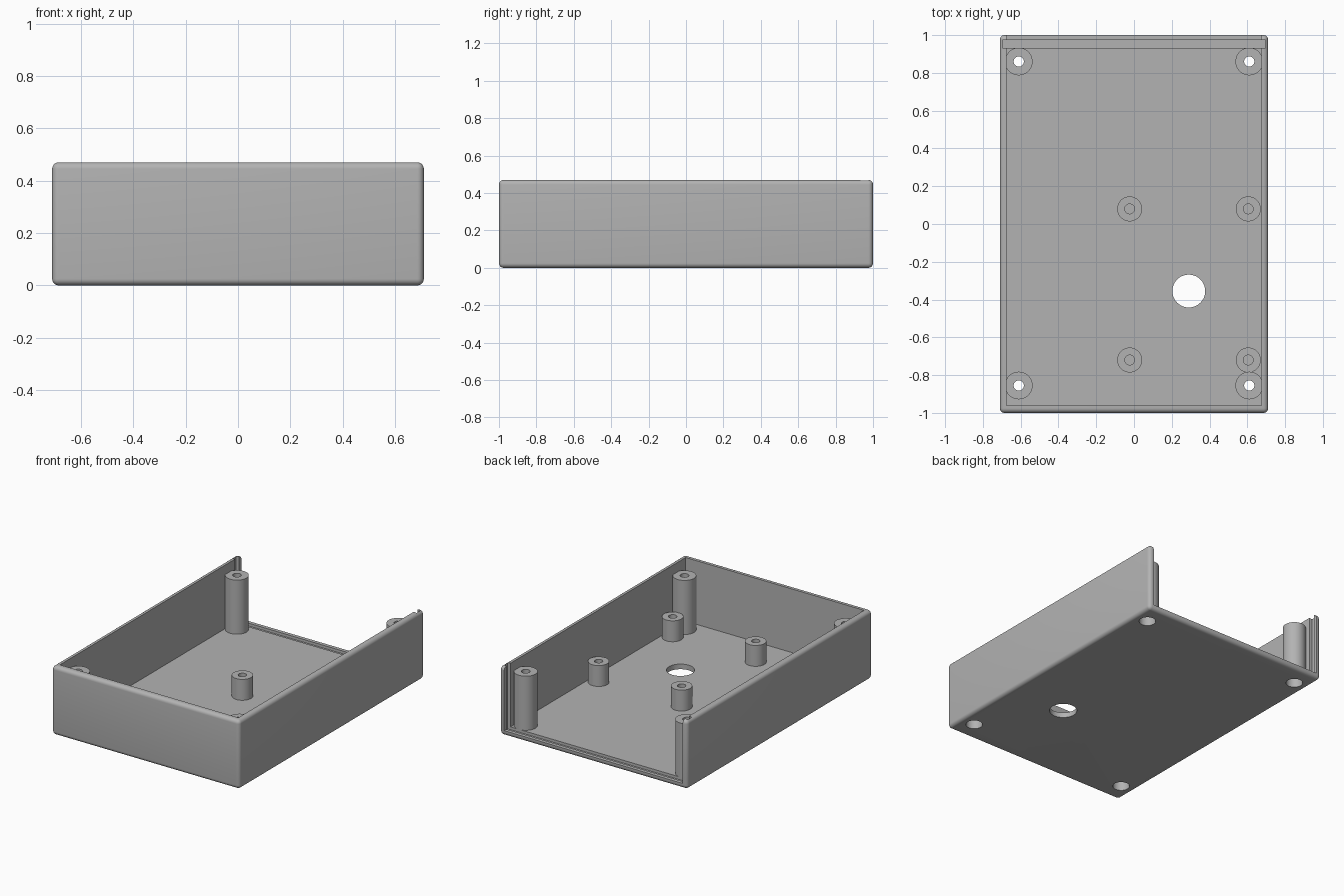
import bpy, bmesh, math
from mathutils import Matrix, Vector

if "Cube" in bpy.data.objects:
    bpy.data.objects.remove(bpy.data.objects["Cube"], do_unlink=True)

HX, HY, H = 0.71, 1.0, 0.47      # outer half sizes and height
WALL, FLOOR, ROUND = 0.035, 0.035, 0.025
SEGMENTS = 48

grey = bpy.data.materials.new("plain grey plastic")
grey.use_nodes = True
colour = (0.45, 0.45, 0.45, 1)
grey.diffuse_color = colour
grey.node_tree.nodes["Principled BSDF"].inputs["Base Color"].default_value = colour


def make_object(name, bm):
    bmesh.ops.recalc_face_normals(bm, faces=bm.faces)
    mesh = bpy.data.meshes.new(name)
    bm.to_mesh(mesh)
    bm.free()
    mesh.materials.append(grey)
    obj = bpy.data.objects.new(name, mesh)
    bpy.context.collection.objects.link(obj)
    return obj


def box(name, low, high, bevel=0):
    low, high = Vector(low), Vector(high)
    bm = bmesh.new()
    bmesh.ops.create_cube(bm, size=1, matrix=Matrix.Translation((low + high) / 2)
                          @ Matrix.Diagonal((*(high - low), 1)))
    if bevel:
        bmesh.ops.bevel(bm, geom=bm.edges[:], offset=bevel, segments=6,
                        profile=0.5, affect='EDGES')
    return make_object(name, bm)


def drill(name, x, y, radius):
    bm = bmesh.new()
    bmesh.ops.create_cone(bm, cap_ends=True, segments=SEGMENTS, radius1=radius,
                          radius2=radius, depth=0.3,
                          matrix=Matrix.Translation((x, y, 0)))
    return make_object(name, bm)


def lathe(name, x, y, profile):
    """Turn a closed (radius, height) profile around a vertical axis."""
    bm = bmesh.new()
    verts = [bm.verts.new((r, 0, z)) for r, z in profile]
    edges = [bm.edges.new((verts[i - 1], verts[i])) for i in range(len(verts))]
    bmesh.ops.spin(bm, geom=verts + edges, cent=(0, 0, 0), axis=(0, 0, 1),
                   angle=math.tau, steps=SEGMENTS)
    bmesh.ops.remove_doubles(bm, verts=bm.verts, dist=0.0001)
    obj = make_object(name, bm)
    obj.location = (x, y, 0)
    return obj


def smooth(obj):
    bpy.ops.object.select_all(action='DESELECT')
    obj.select_set(True)
    bpy.context.view_layer.objects.active = obj
    bpy.ops.object.shade_smooth_by_angle(angle=math.radians(30))


# Tray with rounded outer edges, open at the top and the back
tray = box("tray", (-HX, -HY, 0), (HX, HY, H), ROUND)
tall_spots = [(x, y) for x in (-0.61, 0.61) for y in (-0.855, 0.86)]
short_spots = [(x, y) for x in (-0.023, 0.605) for y in (-0.72, 0.08)]

cutters = [
    box("cavity_cutter", (WALL - HX, WALL + 0.005 - HY, FLOOR), (HX - WALL, HY + 0.2, 1)),
    # Slot for a sliding back panel
    box("slot_cutter", (-0.696, 0.932, 0.016), (0.696, 0.975, 1.1)),
    drill("floor_hole_cutter", 0.29, -0.355, 0.087),
]
cutters += [drill("screw_hole_cutter", x, y, 0.053) for x, y in tall_spots]

bpy.context.view_layer.objects.active = tray
for cutter in cutters:
    cutter.hide_render = True
    mod = tray.modifiers.new(cutter.name, 'BOOLEAN')
    mod.operation, mod.solver, mod.object = 'DIFFERENCE', 'EXACT', cutter
    bpy.ops.object.modifier_apply(modifier=mod.name)
    bpy.data.objects.remove(cutter, do_unlink=True)
smooth(tray)

# Tall corner posts with a wide screw recess from below
TALL, RECESS = 0.405, 0.3
for x, y in tall_spots:
    smooth(lathe("corner_post", x, y, [
        (0.073, FLOOR), (0.073, TALL), (0.027, TALL),
        (0.027, RECESS), (0.053, RECESS), (0.053, FLOOR)]))

# Short board standoffs with pilot holes
SHORT = 0.178
for x, y in short_spots:
    smooth(lathe("board_standoff", x, y, [
        (0.066, FLOOR), (0.066, SHORT), (0.026, SHORT), (0.026, FLOOR)]))
